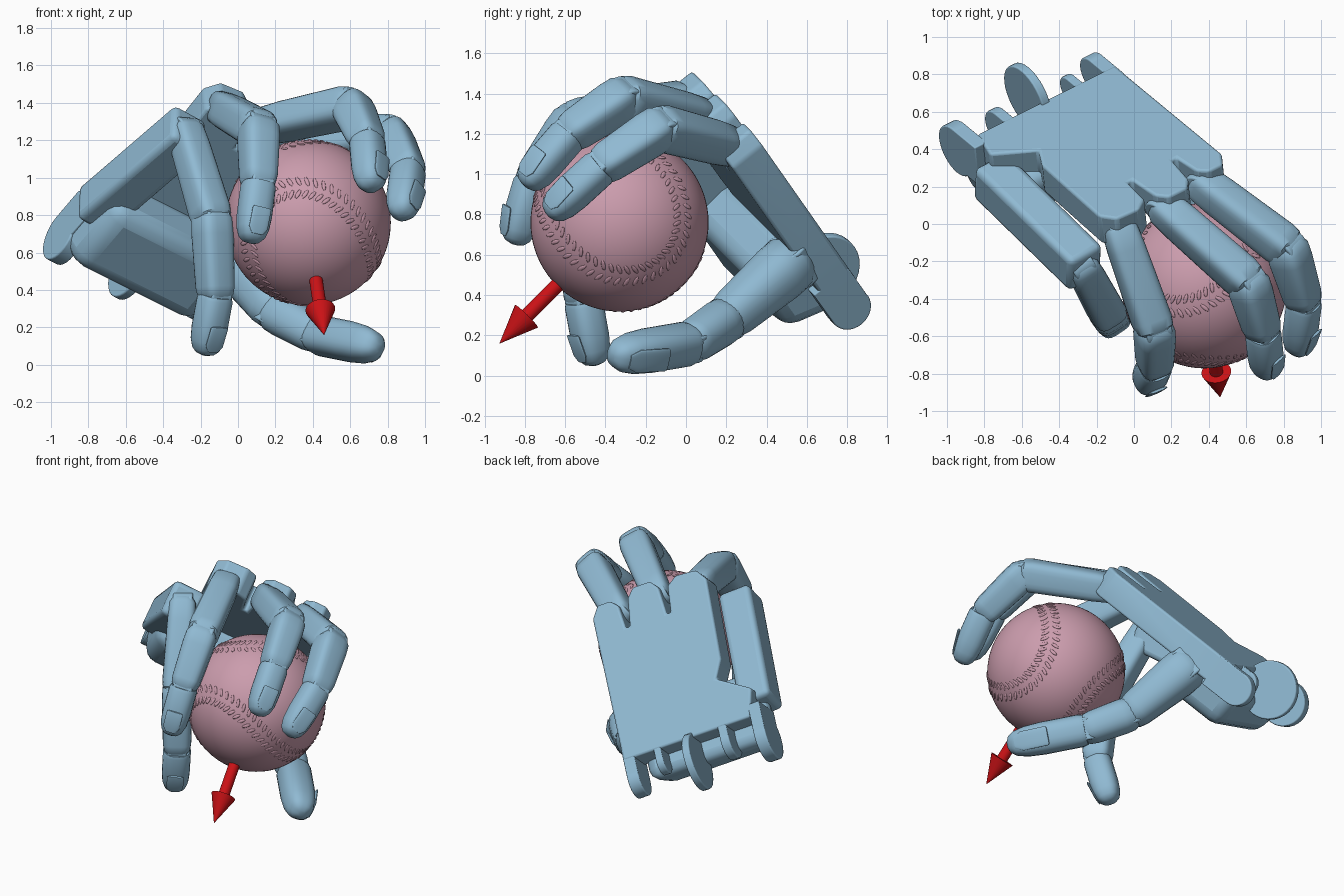
import bpy, bmesh, math
from mathutils import Vector as V, Matrix

if "Cube" in bpy.data.objects:
    bpy.data.objects.remove(bpy.data.objects["Cube"])


def material(name, rgb):
    m = bpy.data.materials.new(name)
    m.use_nodes = True
    m.diffuse_color = (*rgb, 1)
    m.node_tree.nodes["Principled BSDF"].inputs["Base Color"].default_value = (*rgb, 1)
    return m


blue = material("steel blue", (0.28, 0.49, 0.65))
pink = material("dusty pink", (0.60, 0.335, 0.42))
red = material("arrow red", (0.60, 0.006, 0.008))


def finish(name, bm, mat, matrix=None, bevel=0, angle=35):
    bmesh.ops.recalc_face_normals(bm, faces=bm.faces)
    me = bpy.data.meshes.new(name)
    bm.to_mesh(me)
    bm.free()
    ob = bpy.data.objects.new(name, me)
    bpy.context.collection.objects.link(ob)
    me.materials.append(mat)
    if matrix:
        ob.matrix_world = matrix
    if bevel:
        b = ob.modifiers.new("bevel", "BEVEL")
        b.width, b.segments = bevel, 3
    bpy.ops.object.select_all(action="DESELECT")
    ob.select_set(True)
    bpy.context.view_layer.objects.active = ob
    bpy.ops.object.shade_smooth_by_angle(angle=math.radians(angle))


def frame(origin, axis, dorsal):
    """Matrix with local z along the axis and local y toward the dorsal side."""
    z = axis.normalized()
    y = (dorsal - z * dorsal.dot(z)).normalized()
    x = y.cross(z)
    return Matrix.Translation(origin) @ Matrix((x, y, z)).transposed().to_4x4()


def loft(name, matrix, sections, mat, power=2.0, sides=24):
    """Skin superellipse sections given as (distance, half width, half height)."""
    bm = bmesh.new()
    rings = []
    for d, w, h in sections:
        ring = []
        for i in range(sides):
            t = math.tau * (i + 0.5) / sides
            c, s = math.cos(t), math.sin(t)
            ring.append(bm.verts.new((math.copysign(abs(c) ** (2 / power), c) * w,
                                      math.copysign(abs(s) ** (2 / power), s) * h, d)))
        rings.append(ring)
    for a, b in zip(rings, rings[1:]):
        for i in range(sides):
            j = (i + 1) % sides
            bm.faces.new((a[i], a[j], b[j], b[i]))
    bm.faces.new(rings[0])
    bm.faces.new(rings[-1])
    finish(name, bm, mat, matrix)


def cylinder(name, matrix, radius, depth, mat, bevel=0):
    bm = bmesh.new()
    bmesh.ops.create_cone(bm, cap_ends=True, segments=32, radius1=radius,
                          radius2=radius, depth=depth)
    finish(name, bm, mat, matrix, bevel)


def block(name, matrix, lo, hi, taper, bevel):
    bm = bmesh.new()
    bmesh.ops.create_cube(bm, size=1)
    for v in bm.verts:
        k = taper if v.co.z < 0 else 1
        v.co = V([(l + h) / 2 + c * f * (h - l)
                  for l, h, c, f in zip(lo, hi, v.co, (k, k, 1))])
    finish(name, bm, blue, matrix, bevel)


def phalanx(name, a, b, dorsal, w0, w1, power):
    n = (b - a).length
    secs = [(-0.6 * w0, 0.4), (-0.4 * w0, 0.72), (0, 0.95), (0.2 * n, 1), (n - 0.5 * w1, 1),
            (n, 0.92), (n + 0.4 * w1, 0.55)]
    sizes = [(d, k * (w0 + (w1 - w0) * max(0, min(1, d / n)))) for d, k in secs]
    loft(name, frame(a, b - a, dorsal), [(d, w, w) for d, w in sizes], blue, power)


def fingertip(name, a, b, dorsal, r):
    n = (b - a).length + 0.05
    m = frame(a, b - a, dorsal)
    shape = ((0, 0.92), (0.06, 1), (0.55, 1), (0.76, 0.93), (0.9, 0.76), (0.97, 0.52), (1, 0.2))
    loft(name, m, [(t * n, k * r, k * r) for t, k in shape], blue, 2.6)
    # thin rounded nail plate lying nearly flush on the dorsal side
    place = m @ Matrix.Translation((0, 0.92 * r, 0.7 * n)) @ Matrix.Rotation(math.radians(10), 4, "X")
    loft(name + "_nail", place, [(-0.24 * n, 0.5 * r, 0.07 * r), (-0.22 * n, 0.6 * r, 0.1 * r),
         (0.1 * n, 0.6 * r, 0.1 * r), (0.2 * n, 0.35 * r, 0.05 * r)], blue, 2.5)


def digit(name, points, radii, dorsal=None, power=3.6):
    p = [V(q) for q in points]
    side = (p[1] - p[0]).cross(p[3] - p[2]).normalized()
    for i, part in enumerate(("proximal", "middle", "tip")):
        axis = p[i + 1] - p[i]
        up = dorsal or side.cross(axis)
        if not dorsal and up.dot(p[1] - (p[0] + p[3]) / 2) < 0:
            up = -up
        if part == "tip":
            fingertip(name + "_tip", p[i], p[i + 1], up, radii[2])
        else:
            phalanx(name + "_" + part, p[i], p[i + 1], up, radii[i], radii[i + 1], power)
        hinge = frame(p[i], axis.cross(up), axis)
        cylinder(name + "_" + part + "_hinge", hinge, radii[i] * 0.8, radii[i] * 1.4, blue, 0.01)


# Palm frame: x across toward the little finger, y toward the knuckles, z out of the back
across = V((-0.82, -0.41, 0.41)).normalized()
along = V((0.53, -0.49, 0.69))
along = (along - across * along.dot(across)).normalized()
back = across.cross(along)
palm = Matrix.Translation((-0.2, 0.93, 0.36)) @ Matrix((across, along, back)).transposed().to_4x4()

# Palm slab with slots between the knuckle lugs
outline = [(0, .17), (.9, .17), (.95, .36), (.73, .5), (.79, .62), (.81, 1.18), (.75, 1.26),
           (.61, 1.27), (.54, 1.22), (.525, 1.04), (.495, 1.04), (.48, 1.23), (.43, 1.29),
           (.31, 1.29), (.26, 1.23), (.235, 1.04), (.205, 1.04), (.19, 1.2), (.14, 1.25),
           (.05, 1.25), (0, 1.17)]
bm = bmesh.new()
face = bm.faces.new([bm.verts.new((x, y, 0)) for x, y in outline])
ext = bmesh.ops.extrude_face_region(bm, geom=[face])
bmesh.ops.translate(bm, vec=(0, 0, -0.19),
                    verts=[g for g in ext["geom"] if isinstance(g, bmesh.types.BMVert)])
finish("palm_slab", bm, blue, palm, 0.015)

# Padded heel on the palm side
block("palm_heel", palm, (0.08, 0.03, -0.42), (1.0, 0.55, -0.14), 0.84, 0.08)

# Wrist fork plates: rounded ends with necks running into the slab
for i, (x, y, depth, r, thick) in enumerate((
        (.04, .05, .11, .11, .08), (.24, .1, .08, .08, .05), (.47, .02, .06, .19, .05),
        (.70, .09, .11, .11, .06), (.94, .05, .15, .15, .08))):
    m = palm @ Matrix.Translation((x, y, -depth)) @ Matrix.Rotation(math.pi / 2, 4, "Y")
    cylinder(f"wrist_plate_{i + 1}", m, r, thick, blue, 0.008)
    block(f"wrist_neck_{i + 1}", palm, (x - thick / 2, y, -depth - min(r, .11)),
          (x + thick / 2, .26, -0.002), 1, 0.006)

# Folding plate that carries the little finger
a, b = V((-0.72, 0.22, 0.87)), V((-0.29, -0.2, 1.24))
block("little_finger_carrier", frame(a, b - a, back), (-0.11, -0.13, -0.09),
      (0.11, 0.11, (b - a).length + 0.06), 1.0, 0.035)

# Fingers and thumb
digit("index_finger", [(.36, .22, 1.14), (.82, -.13, 1.23), (.91, -.42, 1.04), (.88, -.65, .83)],
      (.095, .105, .09))
digit("middle_finger", [(.155, .09, 1.28), (.61, -.31, 1.38), (.69, -.58, 1.2), (.71, -.77, .98)],
      (.095, .105, .09))
digit("ring_finger", [(-.08, -.02, 1.37), (.11, -.56, 1.26), (.11, -.76, .97), (.075, -.84, .7)],
      (.095, .105, .09))
digit("little_finger", [(-.28, -.22, 1.25), (-.14, -.48, .78), (-.12, -.51, .37), (-.17, -.46, .1)],
      (.09, .1, .09))
digit("thumb", [(-.01, .52, .56), (.2, .2, .28), (.42, .02, .16), (.72, -.33, .1)],
      (.15, .115, .105), V((.75, .3, -.4)), 2.3)

# Ball with raised herringbone stitches along its seam
centre, radius = V((0.375, -0.33, 0.76)), 0.442
bm = bmesh.new()
bmesh.ops.create_uvsphere(bm, u_segments=64, v_segments=40, radius=radius)
lobe = V((.1, -.75, -.6)).normalized()
other = V((.9, .05, .6))
other = (other - lobe * other.dot(lobe)).normalized()
tip = other.cross(lobe)
tip *= math.copysign(1, tip.z)
ex, ey = (lobe + other) / math.sqrt(2), (lobe - other) / math.sqrt(2)


def seam(t):
    p, q = 0.7, 0.3
    return (ex * (p * math.cos(t) + q * math.cos(3 * t))
            + ey * (p * math.sin(t) - q * math.sin(3 * t))
            + tip * (2 * math.sqrt(p * q) * math.sin(2 * t))).normalized()


stitches = 108
for i in range(stitches):
    t = math.tau * i / stitches
    n = seam(t)
    run = (seam(t + 0.01) - seam(t - 0.01)).normalized()
    cross = n.cross(run)
    for s in (-1, 1):
        pos = (n + cross * s * 0.085).normalized() * radius
        m = frame(pos, cross * s + run * 0.5, n) @ Matrix.Diagonal((0.011, 0.005, 0.03, 1))
        bmesh.ops.create_icosphere(bm, subdivisions=2, radius=1, matrix=m)
finish("ball", bm, pink, Matrix.Translation(centre), angle=60)

# Arrow leaving the ball
start, end = V((0.40, -0.52, 0.57)), V((0.46, -0.925, 0.16))
n = (end - start).length
loft("arrow", frame(start, end - start, V((0, 0, 1))),
     [(0, .036, .036), (n - .19, .036, .036), (n - .19, .08, .08), (n, .001, .001)], red)
